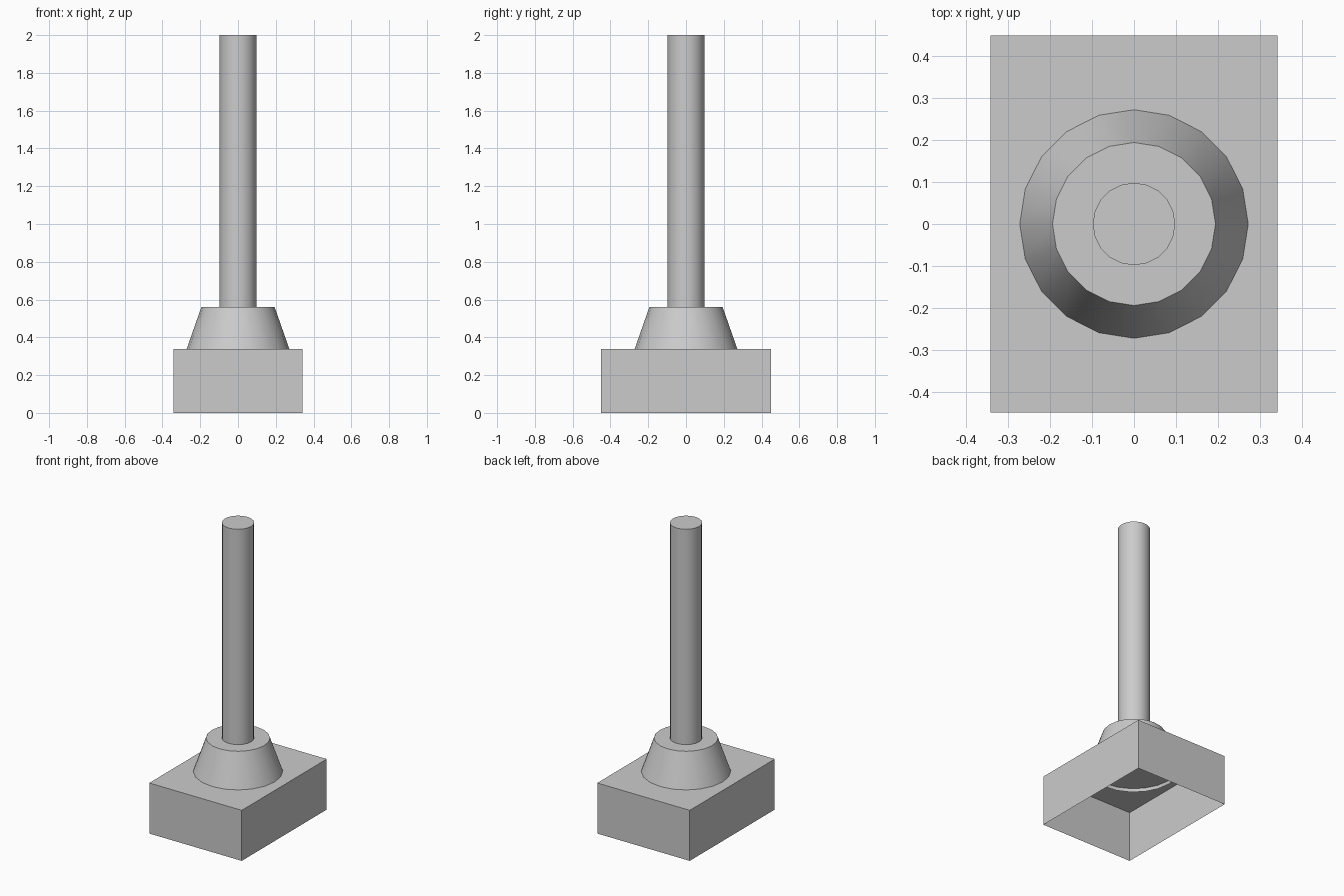
import bpy, bmesh, math

if "Cube" in bpy.data.objects:
    bpy.data.objects.remove(bpy.data.objects["Cube"])


def finish(name, bm, smooth=False):
    # Drop the hidden bottom face: every part is an open-bottomed shell
    bm.normal_update()
    bottom = [f for f in bm.faces if f.normal.z < -0.9]
    bmesh.ops.delete(bm, geom=bottom, context='FACES')
    mesh = bpy.data.meshes.new(name)
    bm.to_mesh(mesh)
    bm.free()
    obj = bpy.data.objects.new(name, mesh)
    bpy.context.collection.objects.link(obj)
    if smooth:
        bpy.ops.object.select_all(action='DESELECT')
        obj.select_set(True)
        bpy.context.view_layer.objects.active = obj
        bpy.ops.object.shade_smooth_by_angle(angle=math.radians(30))


def box(name, sx, sy, z0, z1):
    bm = bmesh.new()
    bmesh.ops.create_cube(bm, size=1)
    bmesh.ops.scale(bm, vec=(sx, sy, z1 - z0), verts=bm.verts)
    bmesh.ops.translate(bm, vec=(0, 0, (z0 + z1) / 2), verts=bm.verts)
    finish(name, bm)


def tapered(name, r0, r1, z0, z1, sides=20):
    bm = bmesh.new()
    bmesh.ops.create_cone(bm, cap_ends=True, segments=sides,
                          radius1=r0, radius2=r1, depth=z1 - z0)
    bmesh.ops.translate(bm, vec=(0, 0, (z0 + z1) / 2), verts=bm.verts)
    finish(name, bm, smooth=True)


# Hollow rectangular base
box("base", 0.684, 0.898, 0, 0.338)

# Tapered collar, sunk slightly through the base top
tapered("collar", 0.279, 0.194, 0.318, 0.56)

# Tall round post
tapered("post", 0.098, 0.098, 0.55, 2.0)
